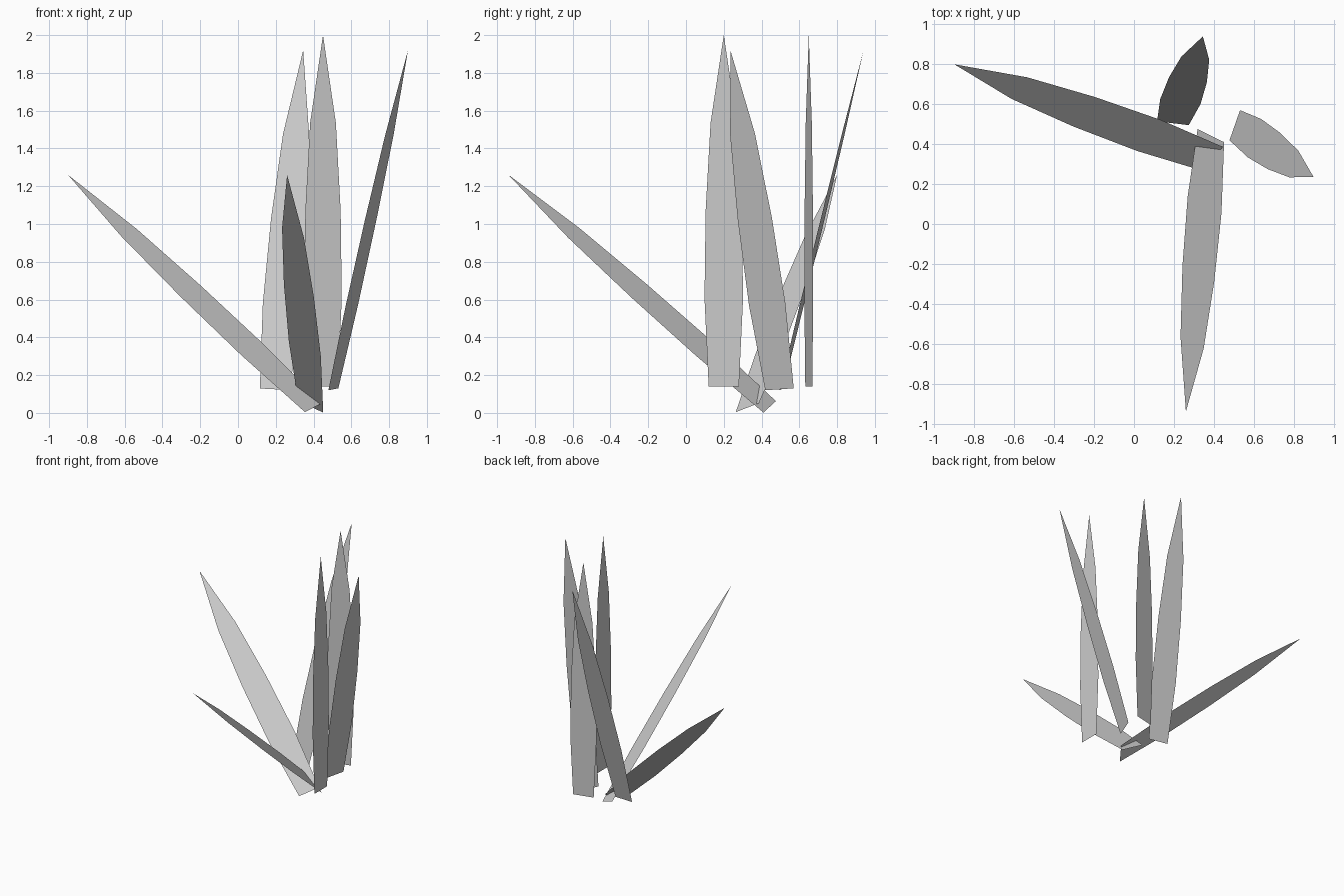
import bpy
from mathutils import Vector

if "Cube" in bpy.data.objects:
    bpy.data.objects.remove(bpy.data.objects["Cube"])

# half widths of a leaf blade at equal steps from the cut base to the tip
HALF_WIDTHS = [0.08, 0.102, 0.096, 0.07]


def blade(name, base, tip, side):
    """Flat pointed leaf from base to tip, widened along 'side'."""
    base, tip, side = Vector(base), Vector(tip), Vector(side)
    axis = (tip - base).normalized()
    side = (side - axis * side.dot(axis)).normalized()
    verts = []
    for i, w in enumerate(HALF_WIDTHS):
        c = base.lerp(tip, i / len(HALF_WIDTHS))
        verts += [c - side * w, c + side * w]
    verts.append(tip)
    n = len(verts)
    faces = [(i, i + 1, i + 3, i + 2) for i in range(0, n - 3, 2)]
    faces.append((n - 3, n - 2, n - 1))
    mesh = bpy.data.meshes.new(name)
    mesh.from_pydata(verts, [], faces)
    obj = bpy.data.objects.new(name, mesh)
    bpy.context.collection.objects.link(obj)
    return obj


# two strongly drooping outer leaves
blade("outer_leaf_left", (0.40, 0.325, 0.028), (-0.90, 0.80, 1.26), (0.54, 0.74, 0.29))
blade("outer_leaf_front", (0.385, 0.443, 0.032), (0.26, -0.94, 1.26), (-0.83, 0.41, 0.38))

# two slightly leaning middle leaves
blade("middle_leaf_right", (0.505, 0.495, 0.125), (0.90, 0.235, 1.92), (0.33, 0.94, 0.066))
blade("middle_leaf_back", (0.195, 0.505, 0.125), (0.345, 0.94, 1.92), (0.99, -0.12, -0.05))

# two upright leaves
blade("upright_leaf_back", (0.45, 0.65, 0.14), (0.45, 0.65, 2.0), (0.97, 0.23, 0))
blade("upright_leaf_front", (0.59, 0.20, 0.14), (0.59, 0.20, 2.0), (0, 1, 0))
